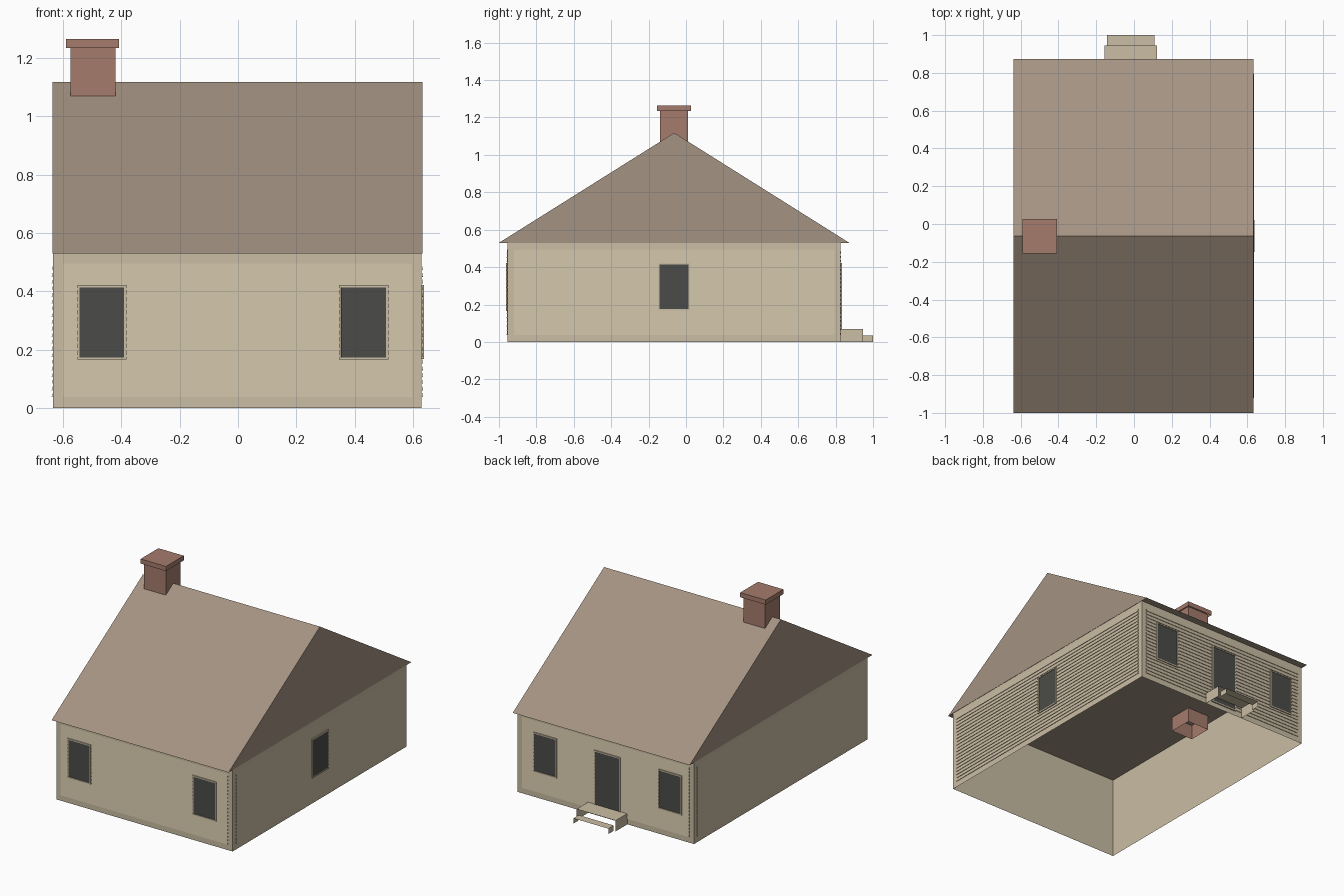
import bpy, bmesh
from mathutils import Vector

cube = bpy.data.objects.get("Cube")
if cube:
    bpy.data.objects.remove(cube)


def material(name, rgb):
    lin = [(c / 255 / 12.92) if c < 11 else ((c / 255 + 0.055) / 1.055) ** 2.4 for c in rgb]
    mat = bpy.data.materials.new(name)
    mat.use_nodes = True
    mat.diffuse_color = (*lin, 1)
    mat.node_tree.nodes["Principled BSDF"].inputs["Base Color"].default_value = (*lin, 1)
    return mat


CREAM = material("cream_siding", (202, 189, 163))
ROOF = material("brown_roof", (164, 147, 130))
BRICK = material("red_brick", (165, 124, 108))
GLASS = material("dark_glass", (75, 76, 72))


def finish(bm, name, *mats):
    mesh = bpy.data.meshes.new(name)
    bm.to_mesh(mesh)
    bm.free()
    for m in mats:
        mesh.materials.append(m)
    obj = bpy.data.objects.new(name, mesh)
    bpy.context.collection.objects.link(obj)
    return obj


def shell(name, lo, hi, mat, open_sides=()):
    """Box of single sheets; sides listed as outward directions are left open."""
    bm = bmesh.new()
    bmesh.ops.create_cube(bm, size=1)
    bmesh.ops.recalc_face_normals(bm, faces=bm.faces)
    gone = [f for f in bm.faces if any(f.normal.dot(Vector(d)) > 0.9 for d in open_sides)]
    bmesh.ops.delete(bm, geom=gone, context='FACES')
    lo, hi = Vector(lo), Vector(hi)
    for v in bm.verts:
        v.co = (lo + hi) / 2 + v.co * (hi - lo)
    return finish(bm, name, mat)


DOWN, UP, BACK, FRONT = (0, 0, -1), (0, 0, 1), (0, 1, 0), (0, -1, 0)
X0, X1, Y0, Y1, EAVE = -0.635, 0.63, -0.955, 0.825, 0.53

# Walls, open below and under the roof
shell("walls", (X0, Y0, 0), (X1, Y1, EAVE), CREAM, (DOWN, UP))

# Gable roof with a flat underside
bm = bmesh.new()
profile = [(-1.0, EAVE), (0.873, EAVE), (-0.063, 1.118)]
end = bm.faces.new([bm.verts.new((X0 - 0.002, y, z)) for y, z in profile])
out = bmesh.ops.extrude_face_region(bm, geom=[end])
for v in out["geom"]:
    if isinstance(v, bmesh.types.BMVert):
        v.co.x = X1 + 0.002
if not end.is_valid or len(bm.faces) < 5:
    bm.faces.new([v for v in bm.verts if v.co.x < 0])
bmesh.ops.recalc_face_normals(bm, faces=bm.faces)
finish(bm, "roof", ROOF)

# Chimney running down through the ceiling, with a wider cap
shell("chimney", (-0.575, -0.14, 0.435), (-0.42, 0.012, 1.24), BRICK, (DOWN, UP))
shell("chimney_cap", (-0.59, -0.155, 1.235), (-0.408, 0.027, 1.265), BRICK, (DOWN,))

# Back steps: treads on side panels, no risers
shell("upper_step", (-0.157, Y1, 0), (0.123, 0.945, 0.07), CREAM, (DOWN, BACK, FRONT))
shell("lower_step", (-0.143, 0.945, 0), (0.108, 1.0, 0.035), CREAM, (DOWN, BACK, FRONT))

# Each wall: a point on it, its outward direction, and the axis along it
WALLS = {
    "front": (Vector((0, Y0, 0)), Vector((0, -1, 0)), Vector((1, 0, 0))),
    "back": (Vector((0, Y1, 0)), Vector((0, 1, 0)), Vector((1, 0, 0))),
    "left": (Vector((X1, 0, 0)), Vector((1, 0, 0)), Vector((0, 1, 0))),
    "right": (Vector((X0, 0, 0)), Vector((-1, 0, 0)), Vector((0, 1, 0))),
}


def on_wall(wall, u, z, depth):
    base, outward, along = WALLS[wall]
    return base + along * u + outward * depth + Vector((0, 0, z))


def face_outward(bm, wall):
    for f in bm.faces:
        f.normal_update()
        if f.normal.dot(WALLS[wall][1]) < -0.01:
            f.normal_flip()


def siding(wall, u0, u1, z0=0.037, z1=0.495, count=20, depth=0.004):
    """Overlapping boards: each leans out to a small ledge at its lower edge."""
    bm = bmesh.new()
    pitch = (z1 - z0) / count
    for i in range(count):
        z = z0 + i * pitch
        rows = [[bm.verts.new(on_wall(wall, u, h, d)) for u in (u0, u1)]
                for h, d in ((z, 0.0005), (z, depth), (z + pitch, 0.0005))]
        for a, b in zip(rows, rows[1:]):
            bm.faces.new((a[0], a[1], b[1], b[0]))
        for k in (0, 1):
            bm.faces.new([r[k] for r in rows])
    face_outward(bm, wall)
    finish(bm, wall + "_siding", CREAM)


def opening(name, wall, u0, u1, z0, z1, depth=0.008):
    """Raised frame around a slightly recessed dark pane."""
    bm = bmesh.new()
    corners = [(u0, z0), (u1, z0), (u1, z1), (u0, z1)]
    outer = [bm.verts.new(on_wall(wall, u, z, depth)) for u, z in corners]
    inner = [bm.verts.new(on_wall(wall, u, z, 0)) for u, z in corners]
    pane = bm.faces.new(outer)
    for i in range(4):
        j = (i + 1) % 4
        bm.faces.new((outer[j], outer[i], inner[i], inner[j]))
    bmesh.ops.recalc_face_normals(bm, faces=bm.faces)
    face_outward(bm, wall)
    bmesh.ops.inset_region(bm, faces=[pane], thickness=0.011, depth=0)
    bmesh.ops.inset_region(bm, faces=[pane], thickness=0.0005, depth=-0.003)
    pane.material_index = 1
    finish(bm, name, CREAM, GLASS)


for wall in WALLS:
    if wall in ("front", "back"):
        siding(wall, -0.602, 0.597)
        opening(wall + "_right_window", wall, -0.551, -0.383, 0.165, 0.421)
        opening(wall + "_left_window", wall, 0.346, 0.516, 0.165, 0.421)
    else:
        siding(wall, -0.92, 0.793)

opening("left_side_window", "left", -0.149, 0.021, 0.168, 0.421)
opening("back_door", "back", -0.11, 0.078, 0.03, 0.421)
